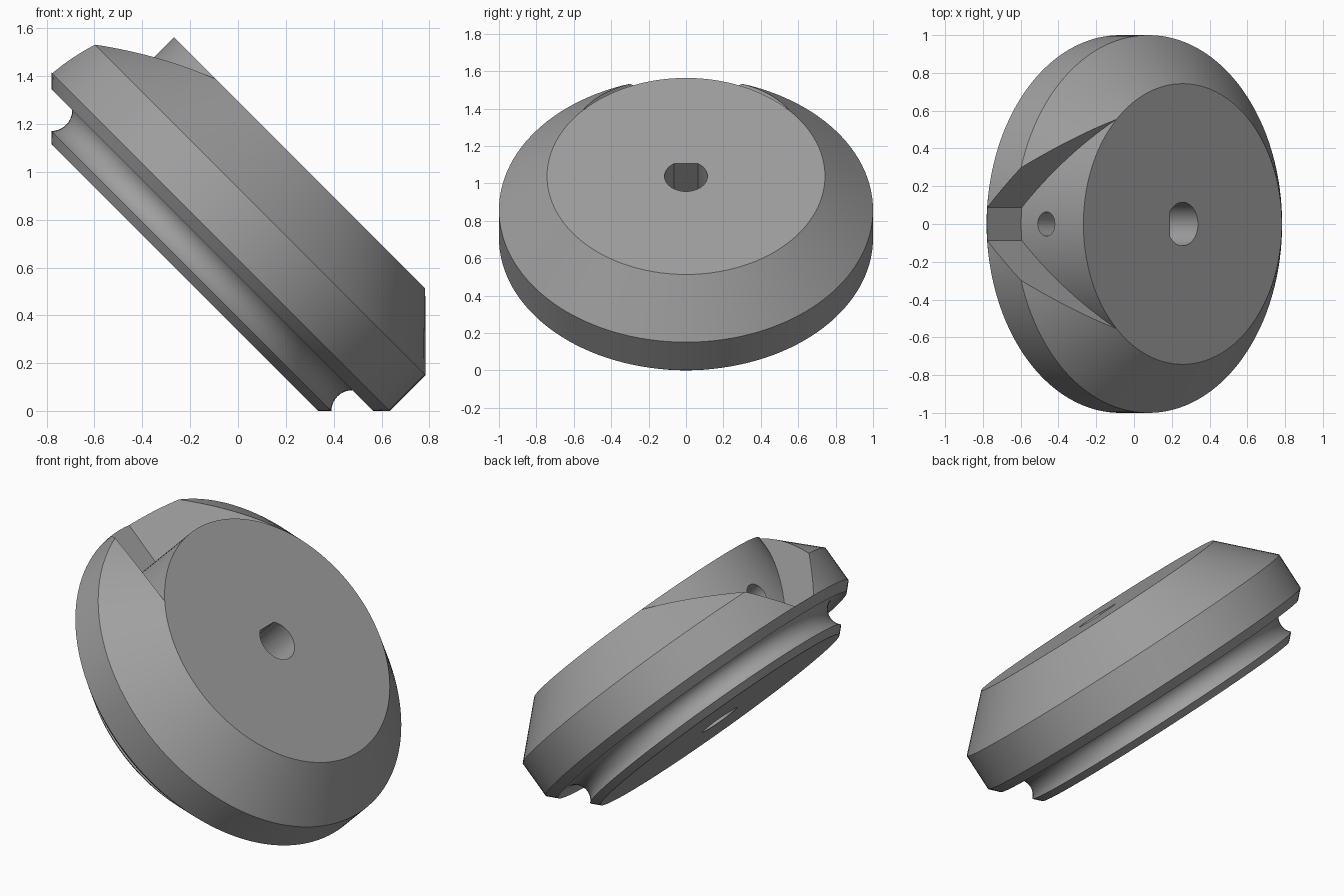
import bpy, bmesh, math
from mathutils import Matrix

if "Cube" in bpy.data.objects:
    bpy.data.objects.remove(bpy.data.objects["Cube"])

SEG = 128
S = math.sqrt(0.5)
gray = bpy.data.materials.new("plain_gray")
gray.diffuse_color = (0.35, 0.35, 0.35, 1)
gray.use_nodes = True
gray.node_tree.nodes["Principled BSDF"].inputs["Base Color"].default_value = gray.diffuse_color


def make(name, bm):
    bmesh.ops.recalc_face_normals(bm, faces=bm.faces[:])
    me = bpy.data.meshes.new(name)
    bm.to_mesh(me)
    bm.free()
    me.materials.append(gray)
    ob = bpy.data.objects.new(name, me)
    bpy.context.collection.objects.link(ob)
    return ob


def lathe(name, profile):
    """Solid of revolution about z from (radius, height) points, with flat end caps."""
    bm = bmesh.new()
    rings = [[bm.verts.new((r * math.cos(t), r * math.sin(t), h))
              for t in (2 * math.pi * i / SEG for i in range(SEG))] for r, h in profile]
    for a, b in zip(rings, rings[1:]):
        for i in range(SEG):
            j = (i + 1) % SEG
            bm.faces.new((a[i], a[j], b[j], b[i]))
    bm.faces.new(rings[0])
    bm.faces.new(rings[-1])
    return make(name, bm)


def prism(name, points, vec):
    """Closed outline extruded along vec."""
    bm = bmesh.new()
    face = bm.faces.new([bm.verts.new(p) for p in points])
    out = bmesh.ops.extrude_face_region(bm, geom=[face], use_keep_orig=True)
    verts = [g for g in out["geom"] if isinstance(g, bmesh.types.BMVert)]
    bmesh.ops.translate(bm, verts=verts, vec=vec)
    return make(name, bm)


def cut(target, cutter):
    """Subtract the cutter, keep the result and drop the cutter."""
    mod = target.modifiers.new("cut", "BOOLEAN")
    mod.operation, mod.solver, mod.object = "DIFFERENCE", "EXACT", cutter
    dg = bpy.context.evaluated_depsgraph_get()
    me = bpy.data.meshes.new_from_object(target.evaluated_get(dg))
    target.modifiers.clear()
    target.data = me
    bpy.data.objects.remove(cutter)


# wheel: bevelled rim with a half-round belt groove in the lower cone
gr, gh, g = 0.89, 0.338, 0.0875
groove = [(gr + g * math.cos(a), gh + g * math.sin(a))
          for a in (math.radians(225 - 180 * i / 16) for i in range(17))]
wheel = lathe("grooved_wheel", [(0.789, 0.237)] + groove +
              [(1.0, 0.449), (1.0, 0.661), (0.743, 0.916)])

# notch: wedge with 45 degree walls, stopping at the round hub
notch = prism("notch_cutter", [(-1.2, -0.088, 0.45), (-1.2, 0.088, 0.45),
                               (-1.2, 0.688, 1.05), (-1.2, -0.688, 1.05)], (0.9, 0, 0))
cut(notch, lathe("hub_keep", [(0.743, 0.3), (0.743, 1.2)]))
cut(wheel, notch)

# D-shaped shaft bore
flat = math.acos(-0.095 / 0.115)
bore = [(0.115 * math.cos(a), 0.115 * math.sin(a), 0.0)
        for a in (-flat + 2 * flat * i / 48 for i in range(49))]
cut(wheel, prism("bore_cutter", bore, (0, 0, 1.3)))

# set screw hole from the notch into the bore
screw = [(-0.85, 0.064 * math.cos(a), 0.638 + 0.064 * math.sin(a))
         for a in (2 * math.pi * i / 32 for i in range(32))]
cut(wheel, prism("screw_cutter", screw, (0.82, 0, 0)))

# tilt the wheel axis by 45 degrees
wheel.data.transform(Matrix.Rotation(math.radians(45), 4, "Y") @
                     Matrix.Translation((-0.552, 0, 0)))

bpy.context.view_layer.objects.active = wheel
wheel.select_set(True)
bpy.ops.object.shade_smooth_by_angle(angle=math.radians(25))
